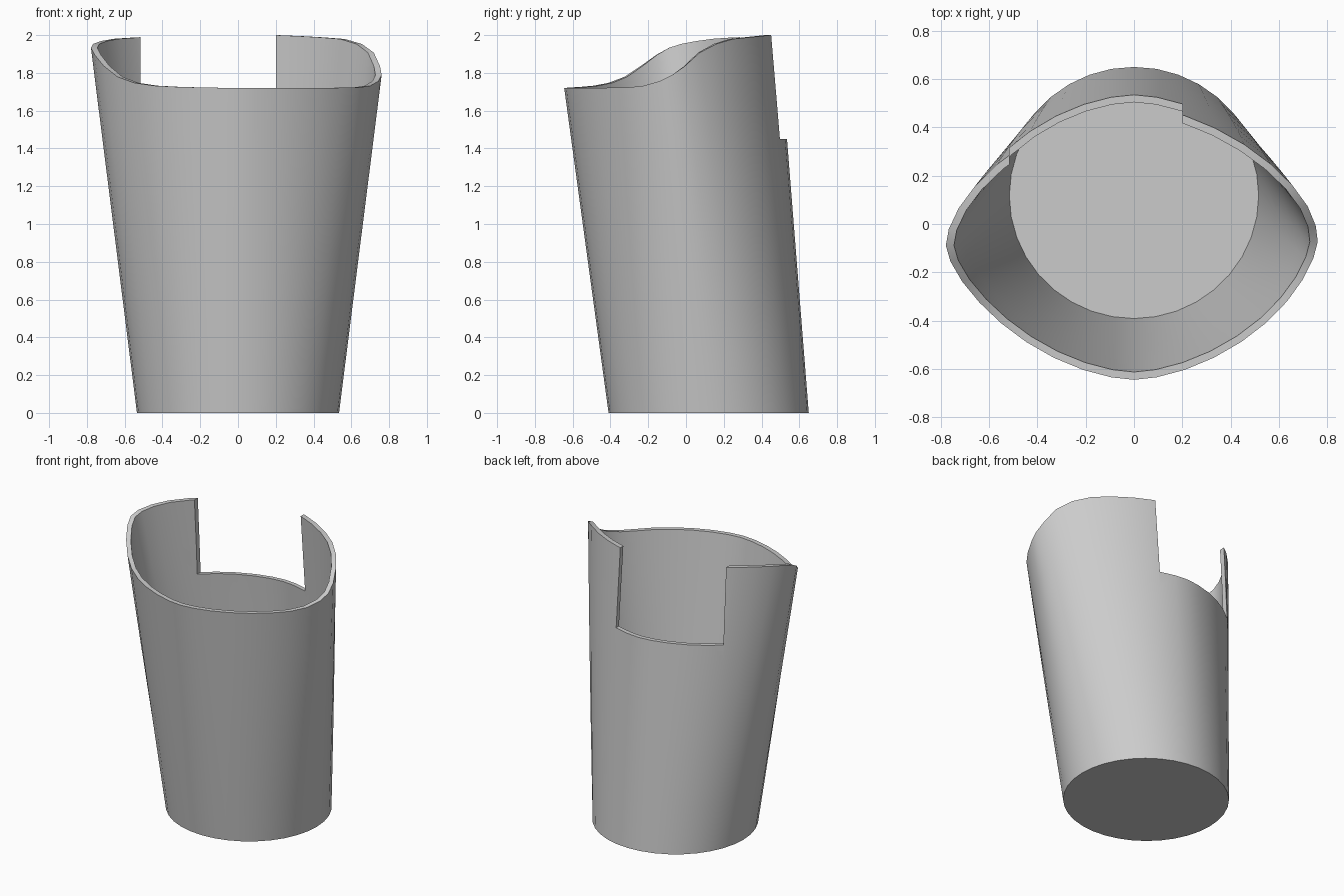
import bpy
import bmesh
from math import cos, sin, pi, copysign, radians

cube = bpy.data.objects.get("Cube")
if cube:
    bpy.data.objects.remove(cube, do_unlink=True)

SEGMENTS = 36
LEVELS = 6
FLOOR = 0.025

# Rim height against depth, one profile for each side
RIM_LEFT = [(-0.65, 1.72), (-0.3, 1.722), (-0.2, 1.735), (-0.1, 1.77), (0, 1.84),
            (0.06, 1.90), (0.15, 1.95), (0.25, 1.98), (0.45, 2.0)]
RIM_RIGHT = [(-0.65, 1.72), (-0.5, 1.73), (-0.37, 1.755), (-0.27, 1.81), (-0.2, 1.87),
             (-0.1, 1.93), (0, 1.96), (0.15, 1.98), (0.45, 2.0)]


def rim_height(profile, y):
    if y <= profile[0][0]:
        return profile[0][1]
    for (y0, z0), (y1, z1) in zip(profile, profile[1:]):
        if y <= y1:
            return z0 + (z1 - z0) * (y - y0) / (y1 - y0)
    return profile[-1][1]


def wall_point(t, z, inner=False):
    """Round at the base, wider and more lens-shaped toward the top."""
    wall = 0.022 + 0.006 * z if inner else 0
    power = 2 / (2 - 0.185 * z)
    c, s = cos(t), sin(t)
    x = (0.535 + 0.126 * z - wall) * copysign(abs(c) ** power, c)
    y = (0.53 + 0.0285 * z - wall) * copysign(abs(s) ** power, s)
    return x, y + 0.12 - 0.108 * z, z


def top_of(t):
    profile = RIM_LEFT if cos(t) > 0 else RIM_RIGHT
    z = 1.9
    for _ in range(12):
        z = rim_height(profile, wall_point(t, z)[1])
    return z


# Rings run up the outside, over the rim and down the inside
bm = bmesh.new()
angles = [2 * pi * i / SEGMENTS for i in range(SEGMENTS)]
tops = [top_of(t) for t in angles]
rings = []
for k in range(LEVELS + 1):
    rings.append([bm.verts.new(wall_point(t, h * k / LEVELS))
                  for t, h in zip(angles, tops)])
for k in range(LEVELS, -1, -1):
    rings.append([bm.verts.new(wall_point(t, FLOOR + (h - FLOOR) * k / LEVELS, True))
                  for t, h in zip(angles, tops)])
for a, b in zip(rings, rings[1:]):
    for i in range(SEGMENTS):
        j = (i + 1) % SEGMENTS
        bm.faces.new((a[i], a[j], b[j], b[i]))
bm.faces.new(rings[0][::-1])
bm.faces.new(rings[-1])
bmesh.ops.recalc_face_normals(bm, faces=bm.faces)
mesh = bpy.data.meshes.new("cup_body")
bm.to_mesh(mesh)
bm.free()
cup = bpy.data.objects.new("cup_body", mesh)
bpy.context.collection.objects.link(cup)

# Plain grey material
grey = bpy.data.materials.new("light_grey")
grey.use_nodes = True
colour = (0.6, 0.6, 0.6, 1)
grey.diffuse_color = colour
grey.node_tree.nodes["Principled BSDF"].inputs["Base Color"].default_value = colour
mesh.materials.append(grey)

# Off-centre notch in the back wall
bpy.ops.mesh.primitive_cube_add(size=1, location=(-0.1575, 0.6, 1.95))
cutter = bpy.context.object
cutter.name = "notch_cutter"
cutter.scale = (0.715, 1.0, 1.0)
cutter.hide_render = True
cutter.data.materials.append(grey)

bpy.ops.object.select_all(action="DESELECT")
cup.select_set(True)
bpy.context.view_layer.objects.active = cup
notch = cup.modifiers.new("notch", "BOOLEAN")
notch.operation = "DIFFERENCE"
notch.solver = "EXACT"
notch.object = cutter
bpy.ops.object.modifier_apply(modifier=notch.name)
bpy.data.objects.remove(cutter, do_unlink=True)

cup.select_set(True)
bpy.context.view_layer.objects.active = cup
bpy.ops.object.shade_smooth_by_angle(angle=radians(30))
